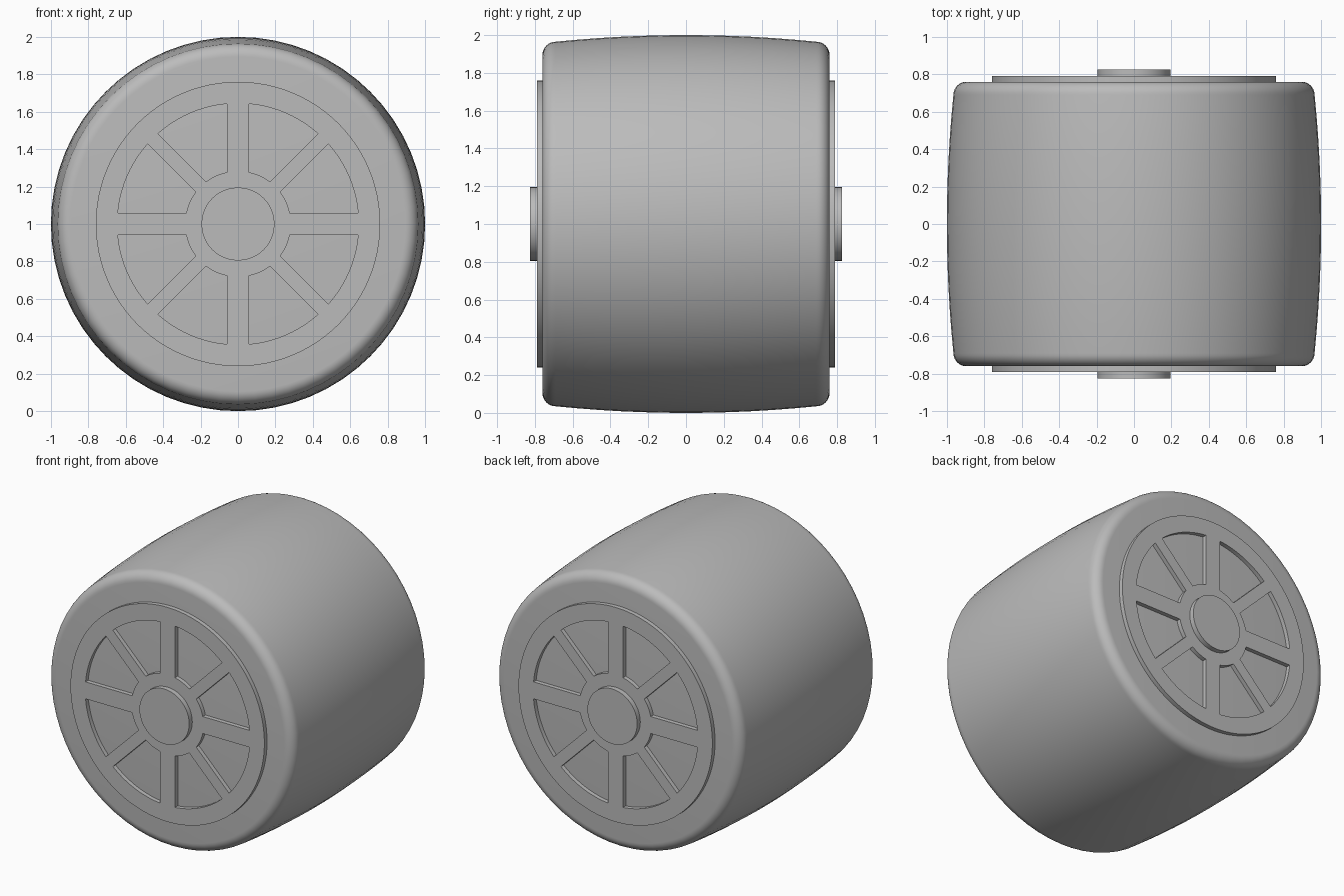
import bpy
import bmesh
import math
from mathutils import Matrix

cube = bpy.data.objects.get("Cube")
if cube:
    bpy.data.objects.remove(cube)

GREY = (0.5, 0.5, 0.5, 1.0)
grey = bpy.data.materials.new("plain_grey")
grey.use_nodes = True
grey.diffuse_color = GREY
grey.node_tree.nodes["Principled BSDF"].inputs["Base Color"].default_value = GREY

CENTRE = Matrix.Translation((0, 0, 1))
TYRE_R, CROWN, SIDE_Y, FILLET = 1.0, 0.035, 0.76, 0.07
PLATE_R, PLATE_Y = 0.76, 0.79
CAP_R, CAP_Y = 0.195, 0.825
POCKET_IN, POCKET_OUT = 0.283, 0.645
MAIN_HALF, DIAGONAL_HALF = 0.06, 0.039


def finish(obj):
    obj.data.materials.clear()
    obj.data.materials.append(grey)
    bpy.ops.object.select_all(action="DESELECT")
    obj.select_set(True)
    bpy.context.view_layer.objects.active = obj
    bpy.ops.object.shade_smooth_by_angle(angle=math.radians(30))


def lathe(name, profile, segments):
    """Turn (radius, y) points around the axle and close both ends."""
    bm = bmesh.new()
    rings = []
    for r, y in profile:
        angles = [math.tau * i / segments for i in range(segments)]
        rings.append([bm.verts.new((r * math.cos(a), y, r * math.sin(a))) for a in angles])
    for a, b in zip(rings, rings[1:]):
        for i in range(segments):
            j = (i + 1) % segments
            bm.faces.new((a[i], a[j], b[j], b[i]))
    bm.faces.new(rings[0])
    bm.faces.new(rings[-1])
    bmesh.ops.recalc_face_normals(bm, faces=bm.faces)
    mesh = bpy.data.meshes.new(name)
    bm.to_mesh(mesh)
    bm.free()
    obj = bpy.data.objects.new(name, mesh)
    bpy.context.collection.objects.link(obj)
    obj.matrix_world = CENTRE
    finish(obj)


def arc(r, start, end, steps):
    angles = [start + (end - start) * i / steps for i in range(steps + 1)]
    return [(r * math.cos(a), r * math.sin(a)) for a in angles]


def pocket(index):
    """Outline of one opening between a main spoke and a diagonal spoke."""
    base = index * math.pi / 4
    widths = (MAIN_HALF, DIAGONAL_HALF) if index % 2 == 0 else (DIAGONAL_HALF, MAIN_HALF)

    def side(r):
        return base + math.asin(widths[0] / r), base + math.pi / 4 - math.asin(widths[1] / r)

    return arc(POCKET_OUT, *side(POCKET_OUT), 10) + arc(POCKET_IN, *side(POCKET_IN), 6)[::-1]


def spoked_plate(name, facing):
    """Filled disc with eight openings, standing proud of the tyre side."""
    curve = bpy.data.curves.new(name, "CURVE")
    curve.dimensions = "2D"
    curve.fill_mode = "BOTH"
    curve.extrude = (PLATE_Y - SIDE_Y) / 2
    outlines = [arc(PLATE_R, 0, math.tau, 96)[:-1]] + [pocket(i) for i in range(8)]
    for points in outlines:
        spline = curve.splines.new("POLY")
        spline.points.add(len(points) - 1)
        for p, (x, y) in zip(spline.points, points):
            p.co = (x, y, 0, 1)
        spline.use_cyclic_u = True
    obj = bpy.data.objects.new(name, curve)
    bpy.context.collection.objects.link(obj)
    middle = Matrix.Translation((0, facing * (PLATE_Y + SIDE_Y) / 2, 0))
    obj.matrix_world = CENTRE @ middle @ Matrix.Rotation(math.pi / 2, 4, "X")
    bpy.ops.object.select_all(action="DESELECT")
    obj.select_set(True)
    bpy.context.view_layer.objects.active = obj
    bpy.ops.object.convert(target="MESH")
    obj = bpy.context.view_layer.objects.active
    # Weld the walls to the faces
    bm = bmesh.new()
    bm.from_mesh(obj.data)
    bmesh.ops.remove_doubles(bm, verts=bm.verts, dist=0.0001)
    bmesh.ops.recalc_face_normals(bm, faces=bm.faces)
    bm.to_mesh(obj.data)
    bm.free()
    finish(obj)


# Tyre: crowned tread with rounded shoulders
edge_y = SIDE_Y - FILLET
edge_r = TYRE_R - CROWN
tread = [(TYRE_R - CROWN * (t / 6) ** 2, edge_y * t / 6) for t in range(7)]
shoulder = [(edge_r - FILLET + x, edge_y + y) for x, y in arc(FILLET, 0, math.pi / 2, 8)]
half = tread + shoulder[1:]
lathe("tyre", [(r, -y) for r, y in half[:0:-1]] + half, 64)

# Spoked plate and axle cap on each side
for label, facing in (("front", -1), ("back", 1)):
    spoked_plate(label + "_spoked_plate", facing)
    lathe(label + "_axle_cap", [(CAP_R, facing * SIDE_Y), (CAP_R, facing * CAP_Y)], 48)
